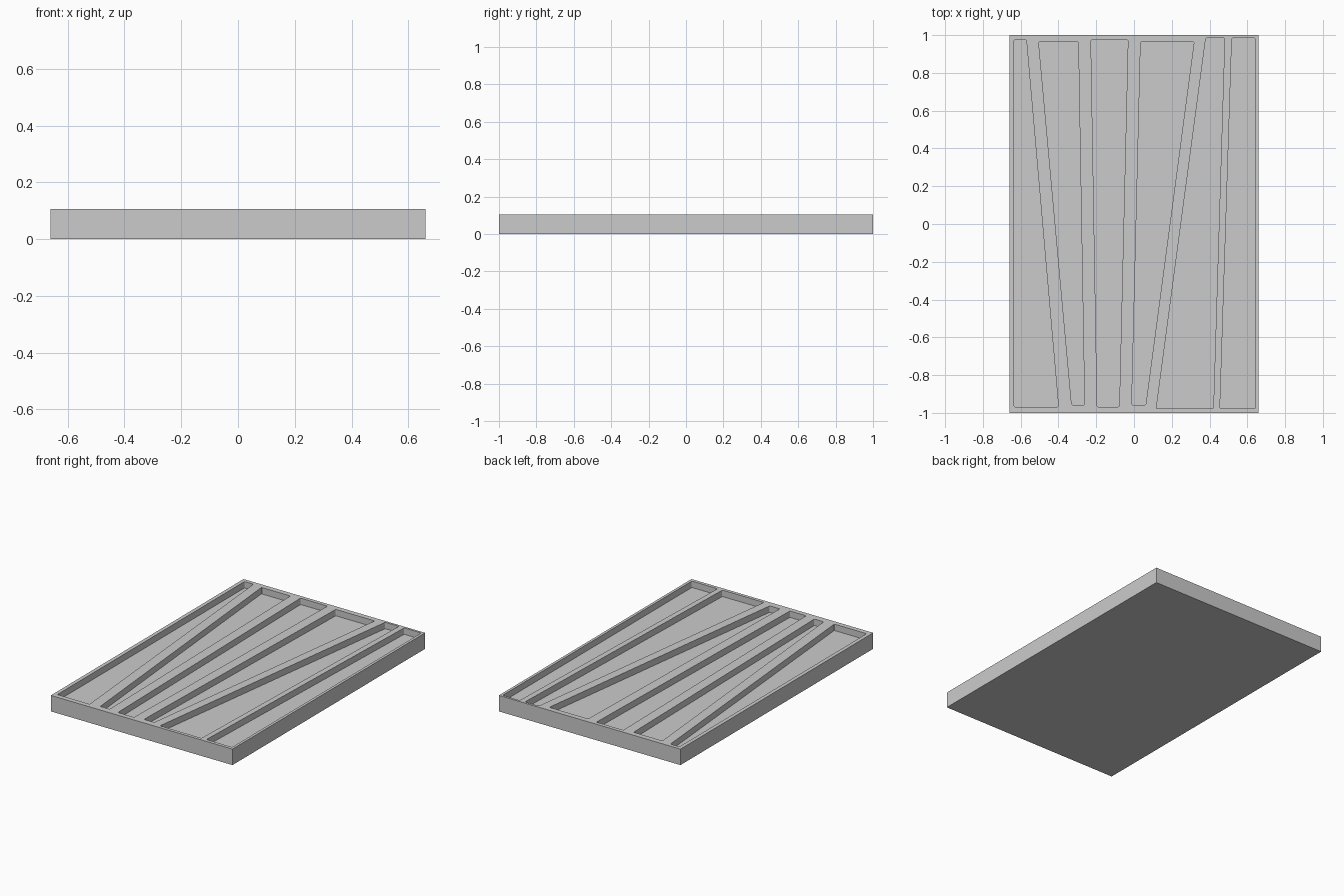
import bpy, bmesh
from mathutils import Vector

if "Cube" in bpy.data.objects:
    bpy.data.objects.remove(bpy.data.objects["Cube"])

HEIGHT, DEPTH, RADIUS = 0.105, 0.042, 0.008

grey = bpy.data.materials.new("plain grey")
grey.diffuse_color = (0.6, 0.6, 0.6, 1)
grey.use_nodes = True
grey.node_tree.nodes["Principled BSDF"].inputs["Base Color"].default_value = grey.diffuse_color


def add_object(name, bm):
    bmesh.ops.recalc_face_normals(bm, faces=bm.faces)
    mesh = bpy.data.meshes.new(name)
    bm.to_mesh(mesh)
    bm.free()
    mesh.materials.append(grey)
    ob = bpy.data.objects.new(name, mesh)
    bpy.context.collection.objects.link(ob)
    return ob


def rounded_outline(corners, radius, steps=3):
    """Replace each corner by a short curve."""
    points = []
    for i, c in enumerate(corners):
        a = c + (corners[i - 1] - c).normalized() * radius
        b = c + (corners[(i + 1) % len(corners)] - c).normalized() * radius
        for k in range(steps + 1):
            t = k / steps
            points.append(a * (1 - t) ** 2 + c * 2 * t * (1 - t) + b * t * t)
    return points


# Slab
bm = bmesh.new()
bmesh.ops.create_cube(bm, size=1)
bmesh.ops.scale(bm, vec=(1.32, 2, HEIGHT), verts=bm.verts)
bmesh.ops.translate(bm, vec=(0, 0, HEIGHT / 2), verts=bm.verts)
tray = add_object("tray", bm)

# Tapered pockets: front left, front right, back left, back right, front y, back y
pockets = [
    (-0.635, -0.40, -0.635, -0.57, -0.968, 0.975),
    (-0.33, -0.262, -0.505, -0.295, -0.958, 0.965),
    (-0.195, -0.078, -0.228, -0.032, -0.968, 0.975),
    (-0.012, 0.062, 0.035, 0.318, -0.958, 0.965),
    (0.118, 0.42, 0.38, 0.48, -0.978, 0.985),
    (0.455, 0.642, 0.518, 0.642, -0.978, 0.985),
]
bm = bmesh.new()
for fl, fr, bl, br, y0, y1 in pockets:
    corners = [Vector(p) for p in ((fl, y0), (fr, y0), (br, y1), (bl, y1))]
    verts = [bm.verts.new((p.x, p.y, HEIGHT - DEPTH))
             for p in rounded_outline(corners, RADIUS)]
    face = bm.faces.new(verts)
    new = bmesh.ops.extrude_face_region(bm, geom=[face], use_keep_orig=True)["geom"]
    bmesh.ops.translate(bm, vec=(0, 0, DEPTH + 0.05),
                        verts=[v for v in new if isinstance(v, bmesh.types.BMVert)])
cutter = add_object("pocket_cutter", bm)
cutter.hide_render = True
cutter.display_type = 'WIRE'

# Carve the pockets
cut = tray.modifiers.new("pockets", 'BOOLEAN')
cut.operation = 'DIFFERENCE'
cut.solver = 'EXACT'
cut.object = cutter
